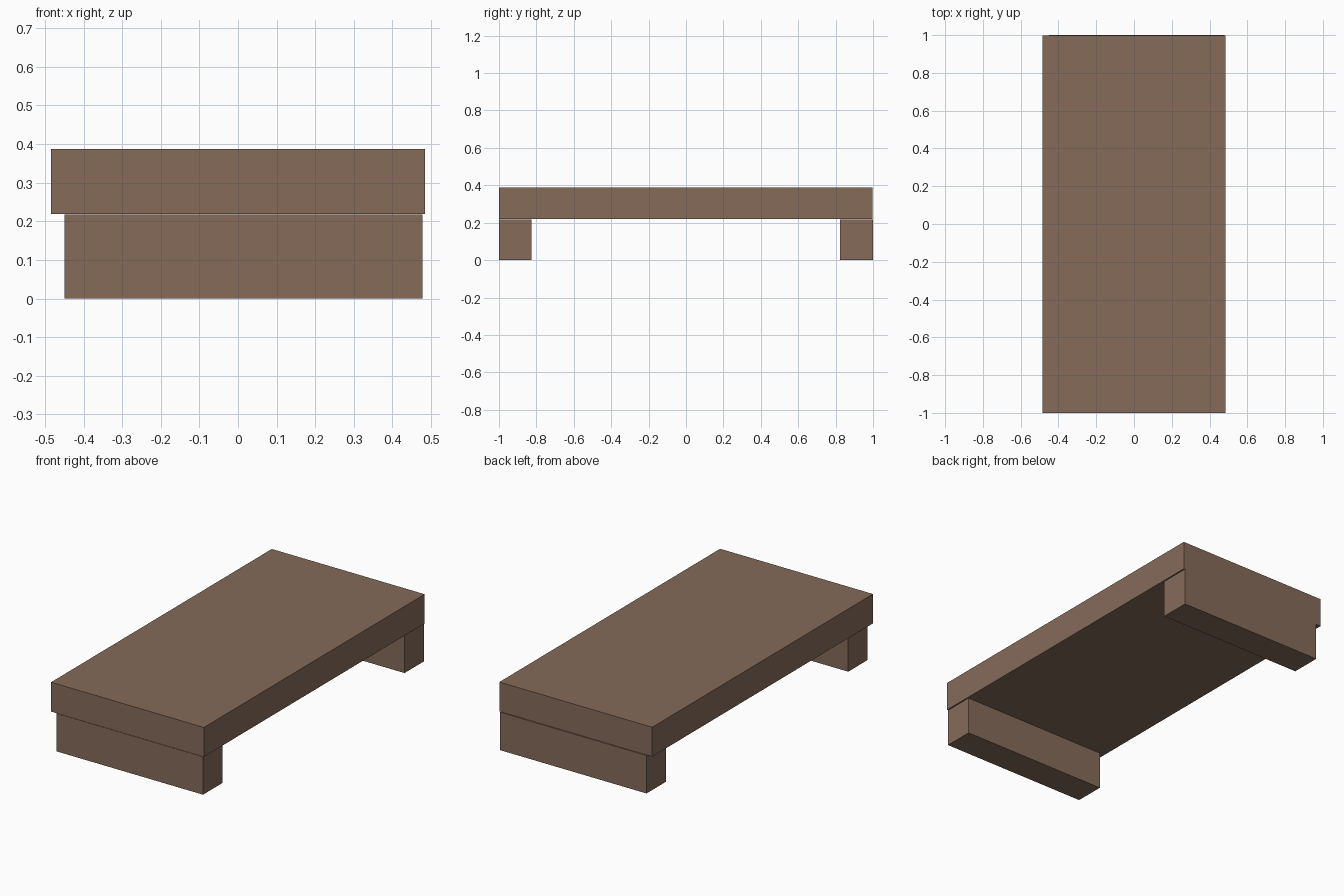
import bpy
import bmesh
from mathutils import Vector

if "Cube" in bpy.data.objects:
    bpy.data.objects.remove(bpy.data.objects["Cube"])

wood = bpy.data.materials.new("brown_wood")
wood.diffuse_color = (0.235, 0.147, 0.102, 1.0)
wood.use_nodes = True
wood.node_tree.nodes["Principled BSDF"].inputs["Base Color"].default_value = wood.diffuse_color


def box(name, lo, hi):
    """Axis-aligned box between two opposite corners."""
    lo, hi = Vector(lo), Vector(hi)
    bm = bmesh.new()
    bmesh.ops.create_cube(bm, size=1.0)
    bmesh.ops.scale(bm, vec=hi - lo, verts=bm.verts)
    bmesh.ops.translate(bm, vec=(lo + hi) / 2, verts=bm.verts)
    mesh = bpy.data.meshes.new(name)
    bm.to_mesh(mesh)
    bm.free()
    mesh.materials.append(wood)
    obj = bpy.data.objects.new(name, mesh)
    bpy.context.collection.objects.link(obj)
    return obj


# Thick table top
box("table_top", (-0.484, -1.0, 0.219), (0.484, 0.997, 0.387))

# Two block legs across the ends, set in on the left side
for name, y0, y1 in (("front_leg", -0.999, -0.825), ("back_leg", 0.824, 1.0)):
    box(name, (-0.45, y0, 0.0), (0.478, y1, 0.217))
